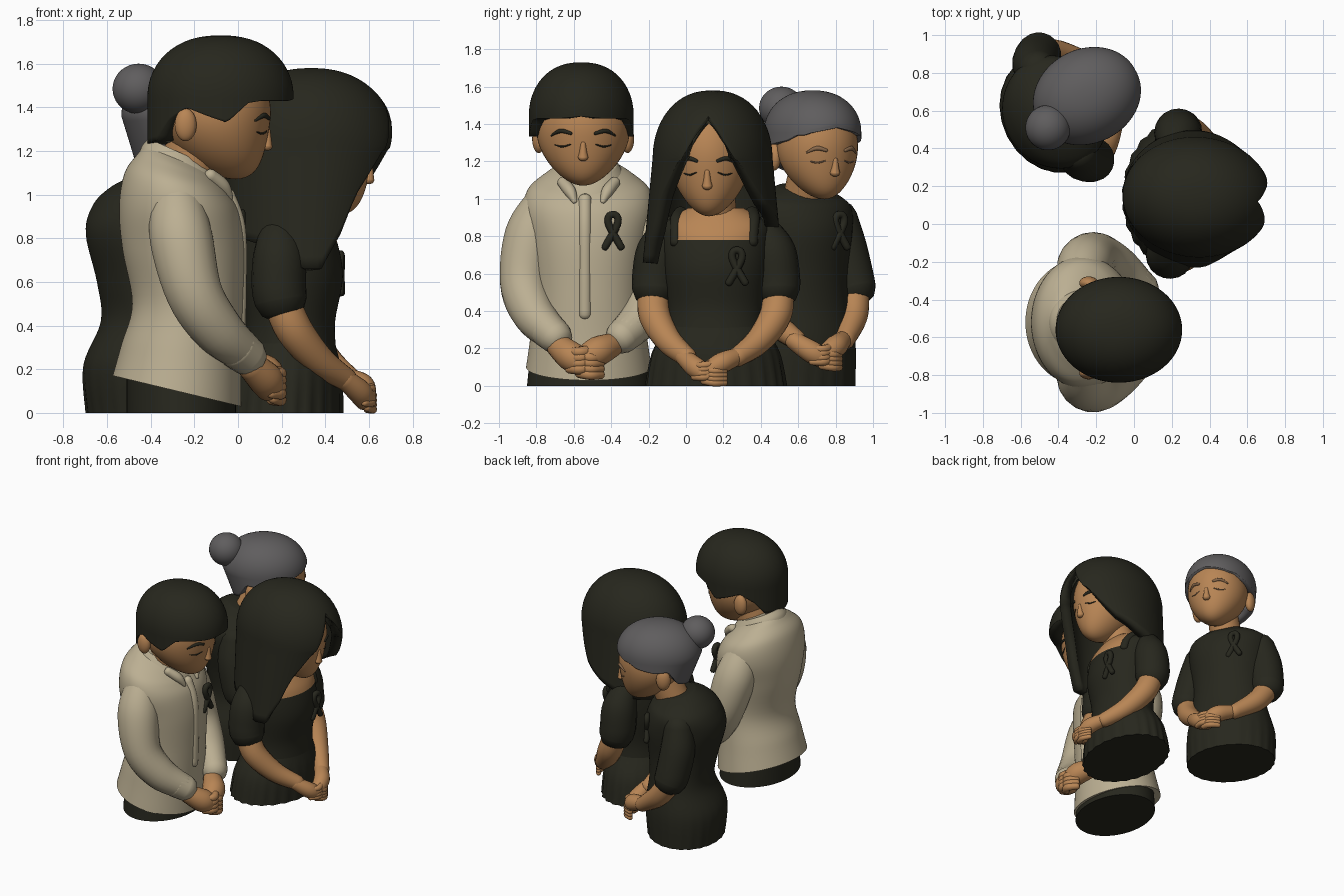
import bpy, bmesh, math
from mathutils import Vector, Matrix

if "Cube" in bpy.data.objects:
    bpy.data.objects.remove(bpy.data.objects["Cube"])

def material(name, rgb):
    m = bpy.data.materials.new(name)
    m.diffuse_color = (*rgb, 1)
    m.use_nodes = True
    m.node_tree.nodes["Principled BSDF"].inputs["Base Color"].default_value = m.diffuse_color
    return m

BLACK = material("black cloth and hair", (0.020, 0.020, 0.0125))
CREAM = material("cream shirt", (0.50, 0.43, 0.29))
SKIN = material("skin", (0.48, 0.235, 0.09))
GREY = material("grey hair", (0.115, 0.11, 0.112))
BROWN = material("soft brow", (0.25, 0.14, 0.07))

def figure(x, y, yaw):
    return Matrix.Translation((x, y, 0)) @ Matrix.Rotation(math.radians(yaw), 4, 'Z')

def spline(keys, n=6):
    """Smooth curve through tuples of any length."""
    out = []
    for i in range(len(keys) - 1):
        a, b, c, d = (keys[max(0, min(len(keys) - 1, i + k))] for k in (-1, 0, 1, 2))
        for j in range(n):
            t = j / n
            out.append(tuple(0.5 * (2*q + (r - p)*t + (2*p - 5*q + 4*r - s)*t*t + (3*q - p - 3*r + s)*t**3)
                             for p, q, r, s in zip(a, b, c, d)))
    return out + [tuple(keys[-1])]

def lerp_table(table, a):
    for (a0, v0), (a1, v1) in zip(table, table[1:]):
        if a0 <= a <= a1:
            return v0 + (v1 - v0) * (a - a0) / (a1 - a0)
    return table[-1][1]

def skin_rows(name, rows, mats, fig, caps=True, rule=None, thick=0):
    """Closed rings of points joined into one smooth surface."""
    bm = bmesh.new()
    rings = [[bm.verts.new(p) for p in row] for row in rows]
    n = len(rings[0])
    for r0, r1 in zip(rings, rings[1:]):
        for i in range(n):
            bm.faces.new((r0[i], r0[(i+1) % n], r1[(i+1) % n], r1[i]))
    bm.faces.new(rings[0])
    if caps:
        bm.faces.new(rings[-1])
    bmesh.ops.recalc_face_normals(bm, faces=bm.faces)
    if rule:
        for f in bm.faces:
            f.material_index = rule(f.calc_center_median())
    me = bpy.data.meshes.new(name)
    bm.to_mesh(me)
    bm.free()
    for m in mats:
        me.materials.append(m)
    me.shade_smooth()
    me.set_sharp_from_angle(angle=0.9)
    ob = bpy.data.objects.new(name, me)
    ob.matrix_world = fig
    bpy.context.collection.objects.link(ob)
    if thick:
        mod = ob.modifiers.new("thickness", 'SOLIDIFY')
        mod.thickness, mod.offset = thick, -1
    return ob

def loft(name, keys, mats, fig, pleat=0, pleat_top=0.3, rule=None):
    """Keys: centre x, height, x radius, y radius, slope."""
    rows = []
    for cx, z, rx, ry, sl in spline(keys):
        row = []
        for i in range(96):
            a = i * math.tau / 96
            k = 1 + pleat * max(0, pleat_top - z) / pleat_top * math.cos(24 * a)
            x = rx * k * math.cos(a)
            row.append((cx + x, ry * k * math.sin(a), max(0, z + sl * x)))
        rows.append(row)
    return skin_rows(name, rows, mats, fig, rule=rule)

def tube(name, keys, mat, fig, n=6, sides=20):
    """Round-ended limb. Keys: x, y, z, radius."""
    pts = spline(keys, n)
    P = [Vector(p[:3]) for p in pts]
    R = [p[3] for p in pts]
    t0, t1 = (P[0] - P[1]).normalized(), (P[-1] - P[-2]).normalized()
    r0, r1 = R[0], R[-1]
    P = [P[0] + t0*r0*0.7, P[0] + t0*r0*0.45] + P + [P[-1] + t1*r1*0.45, P[-1] + t1*r1*0.7]
    R = [r0*0.4, r0*0.8] + R + [r1*0.8, r1*0.4]
    rows, nrm = [], Vector((0.31, 0.2, 0.93))
    for i, p in enumerate(P):
        t = (P[min(i+1, len(P)-1)] - P[max(i-1, 0)]).normalized()
        nrm = (nrm - t * nrm.dot(t)).normalized()
        b = t.cross(nrm)
        rows.append([p + (nrm*math.cos(k*math.tau/sides) + b*math.sin(k*math.tau/sides)) * R[i]
                     for k in range(sides)])
    return skin_rows(name, rows, [mat], fig)

def ball(name, c, r, mat, fig):
    rows = [[(c[0] + r[0]*math.sin(p)*math.cos(a), c[1] + r[1]*math.sin(p)*math.sin(a), c[2] + r[2]*math.cos(p))
             for a in (k*math.tau/32 for k in range(32))]
            for p in (0.02 + j*(math.pi - 0.04)/18 for j in range(19))]
    return skin_rows(name, rows, [mat], fig)

def head(who, c, r, fig, brow, ears=True):
    """Skull with forward chin, nose, brows and closed eyes, bowed down."""
    tilt = Matrix.Rotation(math.radians(8), 3, 'Y')
    def on(az, el, k=1.0):
        a, e = math.radians(az), math.radians(el)
        x, y, z = math.cos(e)*math.cos(a), math.cos(e)*math.sin(a), math.sin(e)
        if z < 0:
            y *= 1 - 0.2*z*z
            x += 0.42*z*z
        return Vector(c) + tilt @ Vector((x*r[0]*k, y*r[1]*k, z*r[2]*k))
    skin_rows(who + "_head", [[on(i*7.5, 89 - j*178/28) for i in range(48)] for j in range(29)], [SKIN], fig)
    tube(who + "_nose", [(*on(0, -8, 0.97), 0.014), (*on(0, -17, 1.0), 0.02), (*on(0, -23, 1.01), 0.028)], SKIN, fig)
    for s in (1, -1):
        tube(who + "_brow", [(*on(s*15, 3), 0.009), (*on(s*29, 5), 0.012), (*on(s*43, -1), 0.005)], brow, fig, 4, 8)
        tube(who + "_closed_eye", [(*on(s*16, -9), 0.003), (*on(s*27, -12), 0.005), (*on(s*38, -11), 0.003)], brow, fig, 4, 8)
        if ears:
            ball(who + "_ear", (c[0] - 0.5*r[0], c[1] + s*r[1]*0.95, c[2] - 0.05), (0.05, 0.035, 0.075), SKIN, fig)

def hair(name, c, r, table, mat, fig, thick, taper=0, back=0, flare=0, power=0.9):
    """Domed cap that ends, or hangs, at a height set by direction."""
    cols = []
    for i in range(96):
        a = -180 + i*3.75
        low, rad = lerp_table(table, a), math.radians(a)
        top = min(math.pi/2, math.acos(max(-1, min(1, (low - c[2]) / r[2]))))
        angles = [0.03 + (top - 0.03)*j/14 for j in range(15)]
        path = [(math.sin(p)**power, c[2] + r[2]*math.cos(p)) for p in angles]
        end, step = path[-1], max(0.02, c[2] - low) / 10
        path += [(end[0], end[1] - step*j) for j in range(1, 11)]
        col = []
        for k, z in path:
            d = max(0, c[2] - z)
            x = r[0]*k*math.cos(rad) * (1 - (taper if abs(a) < 90 else back)*d)
            col.append((c[0] + x, c[1] + r[1]*k*math.sin(rad)*(1 + flare*d), z))
        cols.append(col)
    skin_rows(name, [list(row) for row in zip(*cols)], [mat], fig, caps=False, thick=thick)

def both(rows):
    """Mirror a hairline table given for 0 to 180 degrees."""
    return [(-a, z) for a, z in reversed(rows) if a] + rows

def arms(name, keys, mat, fig):
    for s in (1, -1):
        tube(name, [(x, s*y, z, r) for x, y, z, r in keys], mat, fig)

def hands(who, c, r, fig):
    x, y, z = c
    for s in (1, -1):
        dz = 0.015 * s
        tube(who + "_hand", [(x-0.08, y+s*0.15, z+0.08, r*0.8), (x-0.01, y+s*0.07, z+0.03+dz, r), (x+0.01, y, z-0.01+dz, r*0.85)], SKIN, fig)
        for i in range(4):
            h = z + r*(0.45 - 0.38*i) + dz
            tube(who + "_finger", [(x+r*0.35, y+s*0.03, h, r*0.36), (x+r*0.75, y-s*0.03, h-0.01, r*0.36),
                                   (x+r*0.2, y-s*0.085, h-0.01, r*0.3)], SKIN, fig, 4, 10)

def ribbon(who, x, y, z, fig):
    loop = [(-0.045, -0.09), (0.022, 0.03), (0.018, 0.08), (-0.018, 0.08), (-0.022, 0.03), (0.045, -0.09)]
    tube(who + "_ribbon", [(x, y + a, z + b, 0.02) for a, b in loop], BLACK, fig, 5, 10)

# Man in a cream shirt
man = figure(-0.25, -0.52, 0)
loft("man_trousers", [(-0.01, 0, 0.25, 0.33, 0), (-0.01, 0.2, 0.25, 0.31, 0)], [BLACK], man)
loft("man_shirt", [(-0.03, 0.10, 0.295, 0.335, -0.24), (-0.01, 0.28, 0.275, 0.31, -0.12), (0.02, 0.5, 0.255, 0.29, 0),
                   (0.0, 0.75, 0.28, 0.32, 0), (-0.02, 0.93, 0.275, 0.35, -0.05), (-0.03, 1.05, 0.24, 0.325, -0.2),
                   (-0.02, 1.12, 0.19, 0.24, -0.35), (-0.02, 1.16, 0.16, 0.17, -0.4)], [CREAM], man)
tube("man_placket", [(0.20, -0.02, 1.0, 0.035), (0.25, -0.02, 0.85, 0.035), (0.255, -0.02, 0.6, 0.035), (0.25, -0.02, 0.38, 0.035)], CREAM, man)
arms("man_sleeve", [(-0.03, 0.225, 0.97, 0.12), (-0.01, 0.305, 0.8, 0.145), (0.05, 0.345, 0.55, 0.13),
                    (0.16, 0.29, 0.38, 0.115), (0.28, 0.19, 0.275, 0.09)], CREAM, man)
arms("man_cuff", [(0.245, 0.22, 0.30, 0.098), (0.30, 0.17, 0.255, 0.09)], CREAM, man)
hands("man", (0.385, -0.02, 0.14), 0.08, man)
loft("man_collar", [(0.0, 1.09, 0.205, 0.20, -0.45), (-0.005, 1.14, 0.185, 0.18, -0.45), (-0.01, 1.19, 0.15, 0.15, -0.45)], [CREAM], man)
for s in (1, -1):
    tube("man_collar_point", [(0.12, s*0.14, 1.09, 0.03), (0.18, s*0.10, 1.04, 0.032), (0.215, s*0.075, 0.985, 0.014)], CREAM, man)
tube("man_neck", [(0.01, -0.01, 1.05, 0.13), (0.07, -0.02, 1.28, 0.14)], SKIN, man)
head("man", (0.14, -0.03, 1.37), (0.26, 0.25, 0.285), man, BLACK)
hair("man_hair", (0.17, -0.04, 1.45), (0.335, 0.28, 0.28),
     both([(0, 1.46), (45, 1.44), (68, 1.42), (85, 1.33), (100, 1.36), (118, 1.40), (135, 1.34), (150, 1.25), (180, 1.23)]),
     BLACK, man, 0.1, power=0.87)
ribbon("man", 0.265, 0.13, 0.83, man)

# Young woman with long hair
girl = figure(0.22, 0.16, -4)
loft("girl_skirt", [(-0.01, 0, 0.27, 0.375, 0), (0, 0.18, 0.255, 0.34, 0), (0.02, 0.32, 0.205, 0.26, 0)], [BLACK], girl, 0.018)
loft("girl_bodice", [(0.02, 0.28, 0.21, 0.265, 0), (0.02, 0.42, 0.205, 0.255, 0), (0.02, 0.62, 0.24, 0.28, 0),
                     (0.01, 0.78, 0.225, 0.29, 0), (0, 0.87, 0.19, 0.28, 0), (0.01, 0.95, 0.12, 0.15, 0)], [BLACK, SKIN], girl,
     rule=lambda p: int(p.z > 0.775 and abs(p.y) < 0.2 and p.x > 0))
arms("girl_strap", [(0.155, 0.205, 0.765, 0.03), (0.13, 0.205, 0.83, 0.032), (0.07, 0.205, 0.89, 0.035), (-0.03, 0.19, 0.92, 0.04)], BLACK, girl)
arms("girl_puff_sleeve", [(-0.02, 0.25, 0.84, 0.085), (-0.01, 0.305, 0.72, 0.12), (-0.01, 0.325, 0.58, 0.125), (0.0, 0.33, 0.51, 0.12)], BLACK, girl)
arms("girl_arm", [(0.0, 0.33, 0.52, 0.085), (0.06, 0.325, 0.38, 0.085), (0.17, 0.24, 0.24, 0.07), (0.29, 0.13, 0.15, 0.052)], SKIN, girl)
hands("girl", (0.355, -0.01, 0.08), 0.056, girl)
tube("girl_neck", [(0.02, 0, 0.86, 0.12), (0.1, -0.01, 1.1, 0.11)], SKIN, girl)
head("girl", (0.155, -0.02, 1.22), (0.245, 0.215, 0.30), girl, BLACK, ears=False)
hair("girl_long_hair", (0.115, -0.01, 1.22), (0.395, 0.32, 0.36),
     [(-180, 0.78), (-140, 0.8), (-115, 0.76), (-92, 0.66), (-75, 0.66), (-60, 0.82), (-50, 1.0), (-36, 1.14), (-21, 1.28), (-10, 1.38), (0, 1.44),
      (10, 1.38), (21, 1.28), (36, 1.15), (48, 1.05), (60, 0.97), (90, 0.88), (120, 0.8), (180, 0.78)], BLACK, girl, 0.075,
     taper=0.5, flare=0.3, power=0.88)
ribbon("girl", 0.24, 0.13, 0.64, girl)

# Older woman with a grey bun
elder = figure(-0.40, 0.60, 27)
loft("elder_dress", [(-0.02, 0, 0.265, 0.325, 0), (-0.02, 0.22, 0.28, 0.325, 0), (0.01, 0.42, 0.225, 0.28, 0), (0, 0.6, 0.24, 0.27, 0),
                     (-0.015, 0.82, 0.28, 0.30, 0), (-0.01, 0.95, 0.245, 0.30, 0), (0.01, 1.02, 0.18, 0.23, -0.1), (0.04, 1.06, 0.12, 0.13, -0.2)],
     [BLACK], elder, 0.01)
arms("elder_sleeve", [(0, 0.24, 0.91, 0.10), (0.0, 0.275, 0.75, 0.12), (0.03, 0.305, 0.58, 0.12), (0.05, 0.315, 0.51, 0.115)], BLACK, elder)
arms("elder_arm", [(0.05, 0.31, 0.5, 0.082), (0.14, 0.26, 0.37, 0.075), (0.27, 0.14, 0.24, 0.052)], SKIN, elder)
hands("elder", (0.35, -0.02, 0.165), 0.06, elder)
tube("elder_neck", [(0.06, 0, 0.98, 0.115), (0.15, 0, 1.18, 0.11)], SKIN, elder)
head("elder", (0.225, 0, 1.275), (0.225, 0.215, 0.265), elder, BROWN)
hair("elder_hair", (0.17, 0, 1.36), (0.295, 0.25, 0.22),
     both([(0, 1.40), (35, 1.37), (65, 1.31), (90, 1.29), (110, 1.30), (130, 1.2), (180, 1.13)]), GREY, elder, 0.07,
     back=1.3, power=0.9)
ball("elder_bun", (-0.09, -0.055, 1.485), (0.12, 0.12, 0.115), GREY, elder)
ribbon("elder", 0.235, 0.13, 0.83, elder)
